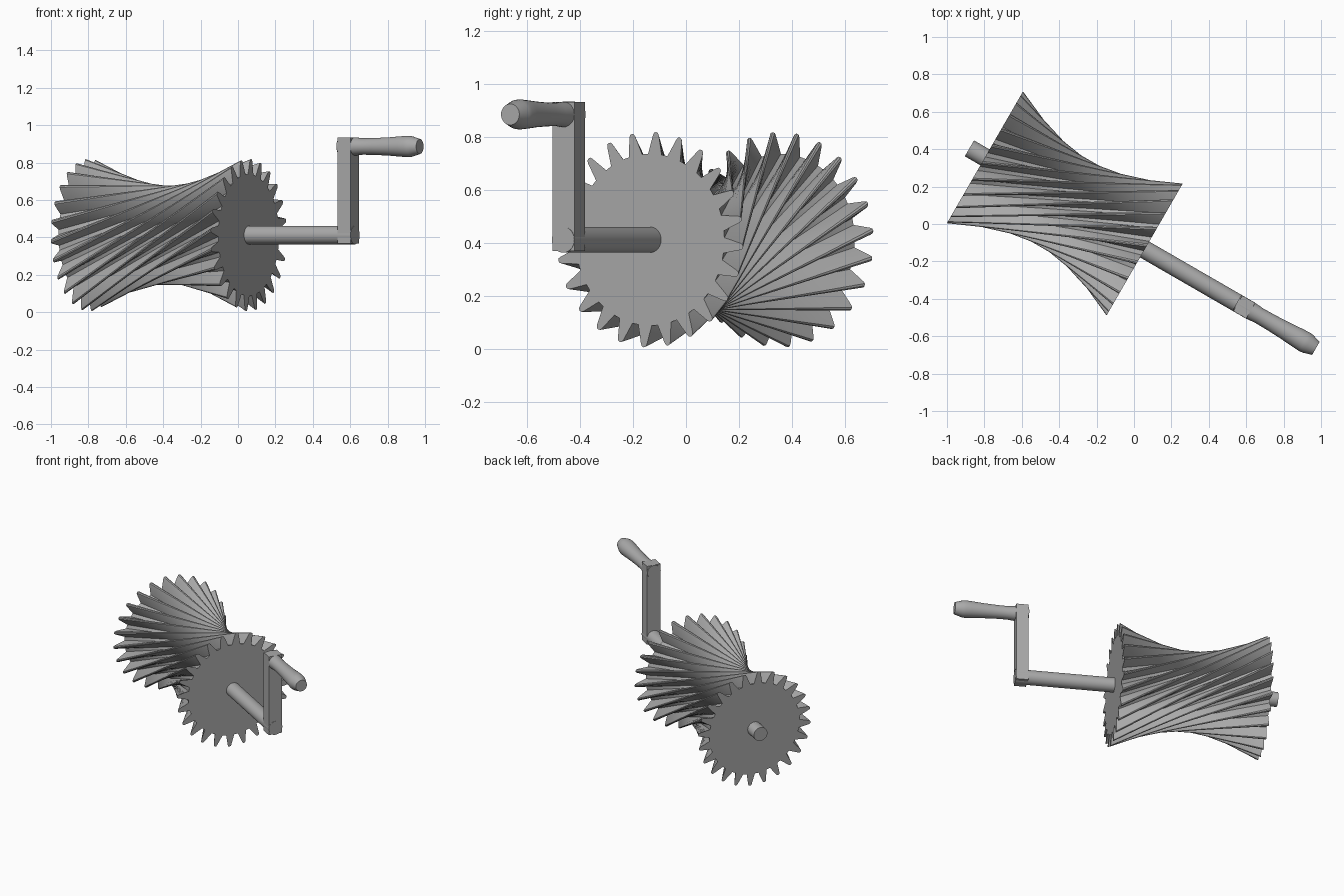
import bpy, bmesh
from math import sin, cos, radians, pi
from mathutils import Matrix, Vector

if "Cube" in bpy.data.objects:
    bpy.data.objects.remove(bpy.data.objects["Cube"], do_unlink=True)

# Single grey material
grey = bpy.data.materials.new("plain_grey")
grey.use_nodes = True
GREY = (0.4, 0.4, 0.4, 1)
grey.diffuse_color = GREY
grey.node_tree.nodes["Principled BSDF"].inputs["Base Color"].default_value = GREY

# Local frame: x sideways, y up, z along the shaft towards the crank
a = radians(-30)
side, up, axis = Vector((-sin(a), cos(a), 0)), Vector((0, 0, 1)), Vector((cos(a), sin(a), 0))
FRAME = Matrix((side, up, axis)).transposed().to_4x4()
FRAME.translation = (-0.37, 0.11, 0.412)


def finish(name, bm, angle=30):
    bmesh.ops.recalc_face_normals(bm, faces=bm.faces)
    mesh = bpy.data.meshes.new(name)
    bm.to_mesh(mesh)
    bm.free()
    mesh.materials.append(grey)
    ob = bpy.data.objects.new(name, mesh)
    bpy.context.collection.objects.link(ob)
    ob.matrix_world = FRAME
    bpy.ops.object.select_all(action='DESELECT')
    ob.select_set(True)
    bpy.context.view_layer.objects.active = ob
    bpy.ops.object.shade_smooth_by_angle(angle=radians(angle))
    return ob


def loft(name, rings):
    """Skin a list of closed rings and cap both ends."""
    bm = bmesh.new()
    loops = [[bm.verts.new(p) for p in ring] for ring in rings]
    n = len(loops[0])
    for low, high in zip(loops, loops[1:]):
        for i in range(n):
            j = (i + 1) % n
            bm.faces.new((low[i], low[j], high[j], high[i]))
    bm.faces.new(loops[0])
    bm.faces.new(loops[-1])
    return finish(name, bm)


def lathe(name, profile, height=0, sides=32):
    """Turn (radius, position) pairs around the shaft direction."""
    return loft(name, [[(r * cos(2 * pi * i / sides), height + r * sin(2 * pi * i / sides), t)
                        for i in range(sides)] for r, t in profile])


# Hourglass gear: straight teeth ruled between two turned toothed discs
TEETH, HALF, TWIST, PHASE, STEPS = 24, 0.493, 98.5, 11.2, 24
TOOTH = [(-5.2, 0.325), (-1.9, 0.395), (-1.2, 0.405), (0, 0.408),
         (1.2, 0.405), (1.9, 0.395), (5.2, 0.325)]


def toothed_disc(t, turn):
    ring = []
    for k in range(TEETH):
        for offset, r in TOOTH:
            th = radians(360 / TEETH * k + offset + turn)
            ring.append(Vector((r * cos(th), r * sin(th), t)))
    return ring


back = toothed_disc(-HALF, PHASE + TWIST)
front = toothed_disc(HALF, PHASE)
loft("hourglass_gear", [[p.lerp(q, s / STEPS) for p, q in zip(back, front)]
                        for s in range(STEPS + 1)])

# Shaft through the gear
lathe("shaft", [(0.049, -0.589), (0.049, 1.15)])

# Crank arm
bm = bmesh.new()
bmesh.ops.create_cube(bm, size=1)
bmesh.ops.scale(bm, vec=(0.096, 0.565, 0.08), verts=bm.verts)
bmesh.ops.translate(bm, vec=(0, 0.239, 1.108), verts=bm.verts)
finish("crank_arm", bm)

# Turned handle grip
lathe("handle", [(0.048, 1.062), (0.048, 1.155), (0.044, 1.2), (0.045, 1.27), (0.049, 1.36),
                 (0.055, 1.44), (0.057, 1.48), (0.055, 1.5), (0.04, 1.55)], height=0.474)
